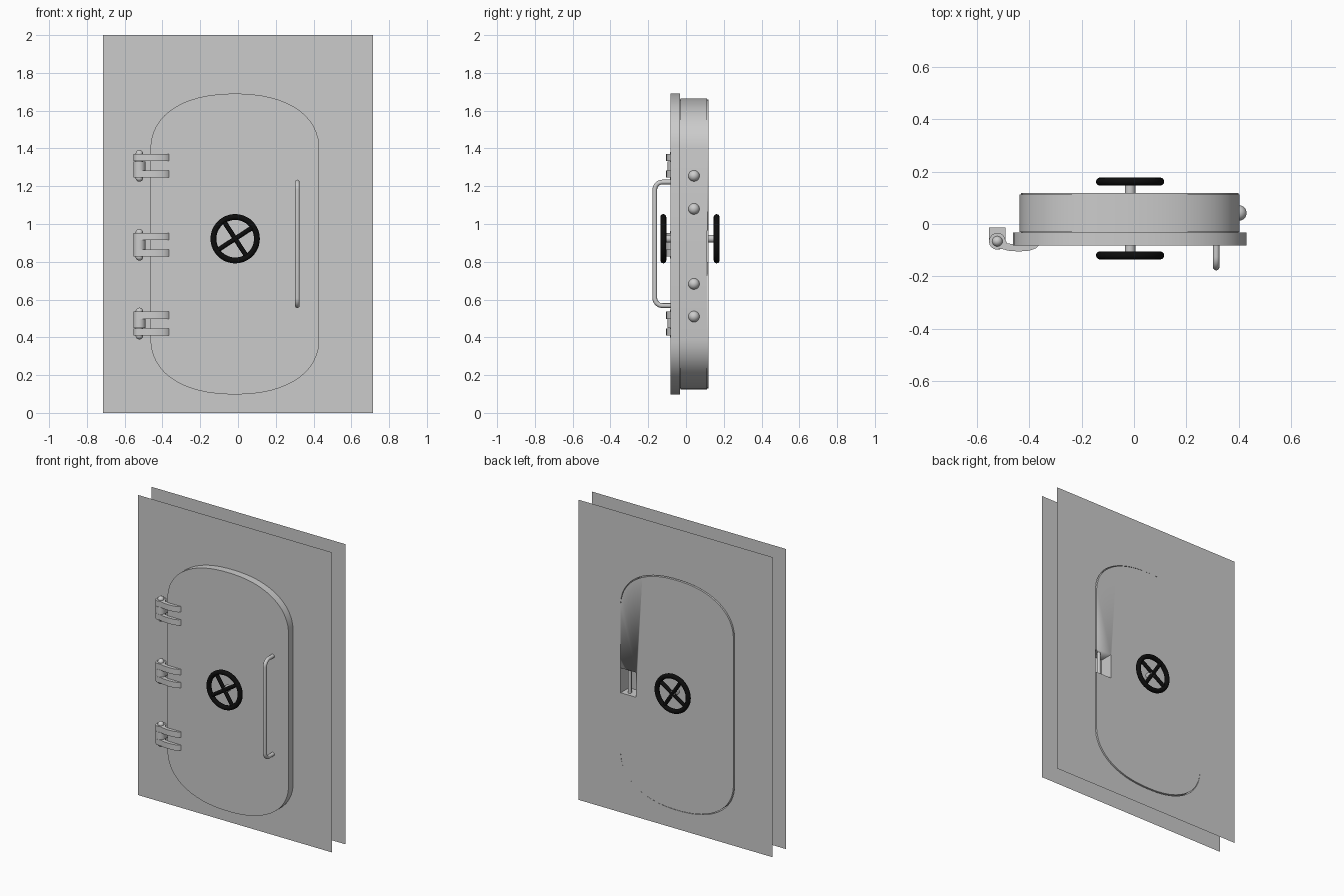
import bpy, bmesh, math
from mathutils import Vector, Matrix

if "Cube" in bpy.data.objects:
    bpy.data.objects.remove(bpy.data.objects["Cube"])

CX, CZ = -0.0165, 0.894          # centre of the doorway


def material(name, rgba):
    m = bpy.data.materials.new(name)
    m.diffuse_color = rgba
    m.use_nodes = True
    m.node_tree.nodes["Principled BSDF"].inputs["Base Color"].default_value = m.diffuse_color
    return m


black = material("black", (0.004, 0.004, 0.004, 1))
pale = material("pale", (0.95, 0.95, 0.95, 1))


def finish(name, bm, mat=None, angle=40):
    bmesh.ops.recalc_face_normals(bm, faces=bm.faces)
    me = bpy.data.meshes.new(name)
    bm.to_mesh(me)
    bm.free()
    ob = bpy.data.objects.new(name, me)
    bpy.context.collection.objects.link(ob)
    if mat:
        me.materials.append(mat)
    bpy.ops.object.select_all(action='DESELECT')
    bpy.context.view_layer.objects.active = ob
    ob.select_set(True)
    bpy.ops.object.shade_smooth_by_angle(angle=math.radians(angle))
    return ob


def outline(hw, hh, corner, n=14, power=2.25):
    """Rounded door outline in x-z: straight sides, broad curved top and bottom."""
    pts = []
    for i in range(4 * n):
        a = 2 * math.pi * (i + 0.5) / (4 * n)
        c, s = math.cos(a), math.sin(a)
        x = math.copysign(abs(c) ** (2 / power), c) * hw
        z = math.copysign(abs(s) ** (2 / power) * corner + hh - corner, s)
        pts.append((CX + x, CZ + z))
    return pts


def add_prism(bm, pts, place, lo, hi):
    a = [bm.verts.new(place(u, v, lo)) for u, v in pts]
    b = [bm.verts.new(place(u, v, hi)) for u, v in pts]
    bm.faces.new(a)
    top = bm.faces.new(b)
    for i in range(len(pts)):
        j = (i + 1) % len(pts)
        bm.faces.new((a[i], a[j], b[j], b[i]))
    return top


def along_y(u, v, w):
    return (u, w, v)


def along_z(u, v, w):
    return (u, v, w)


def add_cyl(bm, p, q, r, seg=20):
    p, q = Vector(p), Vector(q)
    rot = (q - p).to_track_quat('Z', 'Y').to_matrix().to_4x4()
    bmesh.ops.create_cone(bm, cap_ends=True, segments=seg, radius1=r, radius2=r,
                          depth=(q - p).length,
                          matrix=Matrix.Translation((p + q) / 2) @ rot)


def add_ball(bm, p, r):
    bmesh.ops.create_uvsphere(bm, u_segments=20, v_segments=12, radius=r,
                              matrix=Matrix.Translation(p))


# Wall: two thin sheets joined by the doorway tunnel
bm = bmesh.new()
hole, loops = outline(0.421, 0.77, 0.29), []
for y in (-0.03, 0.112):
    inner = [bm.verts.new((x, y, z)) for x, z in hole]
    outer = [bm.verts.new((x, y, z)) for x, z in
             ((0.715, 2), (-0.715, 2), (-0.715, 0), (0.715, 0))]
    edges = [bm.edges.new((l[i - 1], l[i])) for l in (inner, outer) for i in range(len(l))]
    bmesh.ops.triangle_fill(bm, use_beauty=True, use_dissolve=False, edges=edges)
    loops.append(inner)
for i in range(len(hole)):
    bm.faces.new((loops[0][i - 1], loops[0][i], loops[1][i], loops[1][i - 1]))
finish("wall_sheets", bm)

# Outer door plate overlapping the front sheet
bm = bmesh.new()
add_prism(bm, outline(0.447, 0.796, 0.30), along_y, -0.033, -0.082)
finish("door_plate", bm)

# Inner door body with softened rear edge
bm = bmesh.new()
rear = add_prism(bm, outline(0.416, 0.765, 0.287), along_y, -0.034, 0.118)
bmesh.ops.bevel(bm, geom=list(rear.edges), offset=0.008, segments=3,
                profile=0.5, affect='EDGES')
body = finish("door_body", bm)
body.data.materials.append(None)
body.data.materials.append(pale)

# Grip recess cut into the rear of the body
bm = bmesh.new()
add_prism(bm, [(0.285, 0.80), (0.5, 0.80), (0.5, 0.965), (0.285, 0.965)], along_y, 0.03, 0.2)
cutter = finish("recess_cutter", bm)
cutter.data.materials.append(None)
cutter.data.materials.append(pale)
for f in cutter.data.polygons:
    f.material_index = 1
cutter.hide_render = True
cut = body.modifiers.new("recess", 'BOOLEAN')
cut.operation, cut.object = 'DIFFERENCE', cutter
bpy.context.view_layer.objects.active = body
bpy.ops.object.modifier_apply(modifier=cut.name)
bpy.data.objects.remove(cutter)

bm = bmesh.new()
add_cyl(bm, (0.355, 0.085, 0.795), (0.355, 0.085, 0.97), 0.012)
finish("recess_grip", bm)

# Locking bolts on the latch side
for i, z in enumerate((0.51, 0.683, 1.08, 1.255)):
    bm = bmesh.new()
    add_cyl(bm, (0.34, 0.042, z), (0.402, 0.042, z), 0.03)
    bmesh.ops.create_uvsphere(
        bm, u_segments=20, v_segments=12, radius=0.03,
        matrix=Matrix.Translation((0.4, 0.042, z)) @ Matrix.Rotation(math.pi / 2, 4, 'Y'))
    finish(f"locking_bolt_{i + 1}", bm)

# Handwheels on both sides of a shared spindle
WX, WZ = -0.015, 0.922
bm = bmesh.new()
add_cyl(bm, (WX, -0.125, WZ), (WX, 0.17, WZ), 0.02)
finish("wheel_spindle", bm)
for name, y in (("front_wheel", -0.12), ("rear_wheel", 0.162)):
    bm = bmesh.new()
    M, N, R, r = 48, 12, 0.115, 0.0155
    ring = [[bm.verts.new((WX + (R + r * math.cos(b)) * math.cos(a), y + r * math.sin(b),
                           WZ + (R + r * math.cos(b)) * math.sin(a)))
             for b in (2 * math.pi * k / N for k in range(N))]
            for a in (2 * math.pi * k / M for k in range(M))]
    for i in range(M):
        for k in range(N):
            bm.faces.new((ring[i - 1][k - 1], ring[i][k - 1], ring[i][k], ring[i - 1][k]))
    for a in (math.radians(33), math.radians(123)):
        d = Vector((math.cos(a), 0, math.sin(a))) * R
        c = Vector((WX, y, WZ))
        add_cyl(bm, c - d, c + d, 0.0125, 12)
    finish(name, bm, black)

# Long pull handle, a bent tube
cu = bpy.data.curves.new("pull_handle", 'CURVE')
cu.dimensions, cu.bevel_depth, cu.bevel_resolution = '3D', 0.0125, 4
bend = [(-0.125 - 0.04 * math.sin(t), 1.182 + 0.04 * math.cos(t))
        for t in (math.pi / 2 * k / 8 for k in range(9))]
half = [(-0.075, 1.222)] + bend
path = half + [(y, 1.79 - z) for y, z in reversed(half)]
sp = cu.splines.new('POLY')
sp.points.add(len(path) - 1)
for p, (y, z) in zip(sp.points, path):
    p.co = (0.314, y, z, 1)
tube = bpy.data.objects.new("pull_handle", cu)
bpy.context.collection.objects.link(tube)
bpy.ops.object.select_all(action='DESELECT')
tube.select_set(True)
bpy.context.view_layer.objects.active = tube
bpy.ops.object.convert(target='MESH')
bpy.ops.object.shade_smooth_by_angle(angle=math.radians(40))

# Hinges: wall knuckle, pin with domed ends, two curved straps
HX, HY, HR = -0.522, -0.066, 0.032
knuckle = [(HX + HR * math.cos(a), HY + HR * math.sin(a))
           for a in (math.pi + math.pi * k / 10 for k in range(11))]
knuckle += [(HX + HR, -0.014), (HX - HR, -0.014)]
eye = [(HX + HR * math.cos(a), HY + HR * math.sin(a))
       for a in (math.radians(40 + 220 * k / 12) for k in range(13))]
strap = eye + [(-0.505, -0.095), (-0.48, -0.102), (-0.44, -0.105), (-0.40, -0.102),
               (-0.375, -0.093), (-0.36, -0.078), (-0.455, -0.078), (-0.485, -0.074)]
for i, z in enumerate((0.473, 0.89, 1.308)):
    bm = bmesh.new()
    add_prism(bm, knuckle, along_z, z - 0.024, z + 0.024)
    finish(f"hinge_knuckle_{i + 1}", bm)
    bm = bmesh.new()
    for lo, hi in ((-0.063, -0.025), (0.025, 0.063)):
        add_prism(bm, strap, along_z, z + lo, z + hi)
    finish(f"hinge_straps_{i + 1}", bm)
    bm = bmesh.new()
    add_cyl(bm, (HX, HY, z - 0.066), (HX, HY, z + 0.066), 0.02)
    for s in (-1, 1):
        add_ball(bm, (HX, HY, z + s * 0.064), 0.02)
    finish(f"hinge_pin_{i + 1}", bm)
